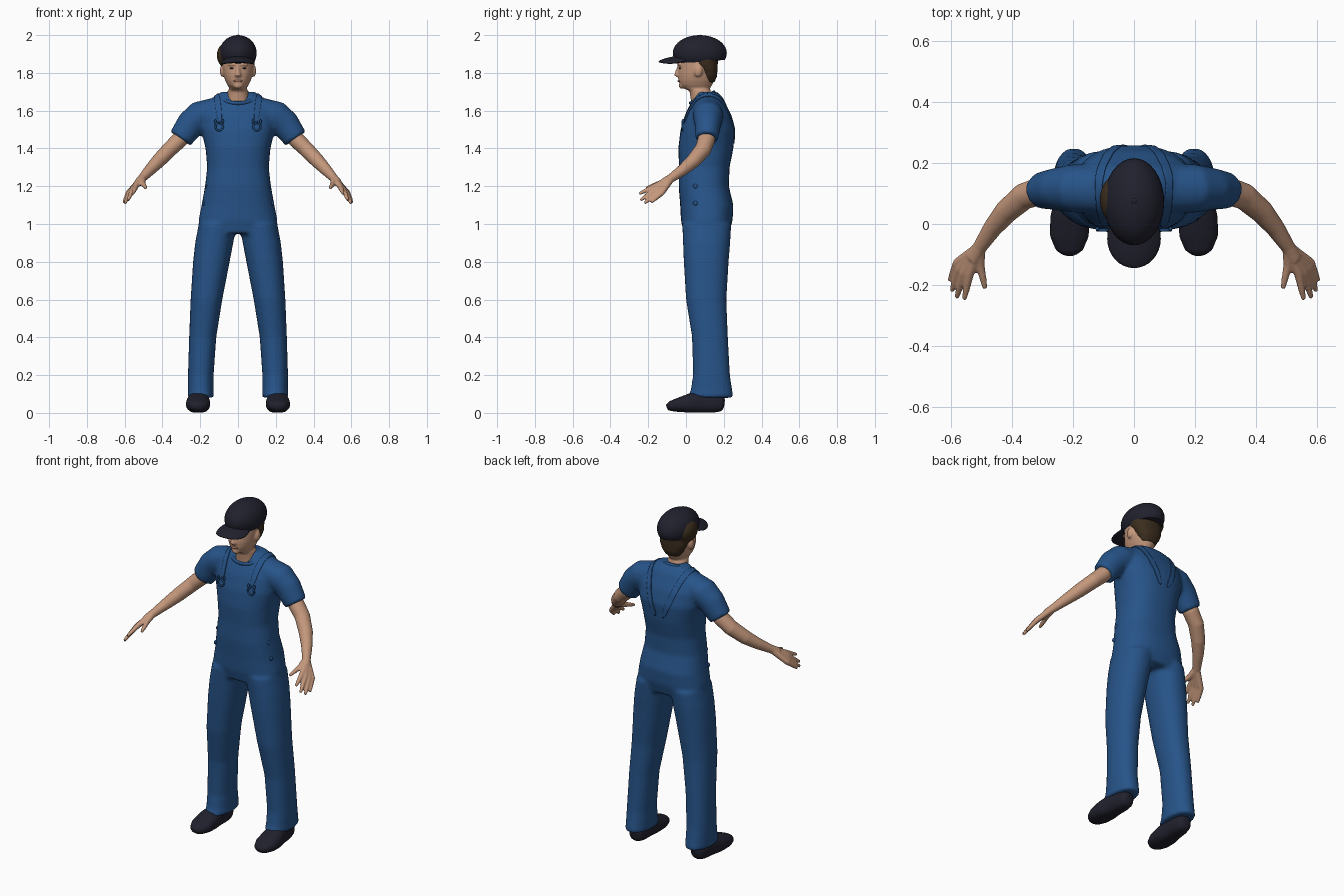
import bpy, bmesh, math
from mathutils import Vector, Matrix

if "Cube" in bpy.data.objects:
    bpy.data.objects.remove(bpy.data.objects["Cube"])


def material(name, rgb):
    m = bpy.data.materials.new(name)
    m.use_nodes = True
    m.diffuse_color = (*rgb, 1)
    m.node_tree.nodes["Principled BSDF"].inputs["Base Color"].default_value = (*rgb, 1)
    return m


blue = material("blue fabric", (0.02, 0.088, 0.25))
skin = material("skin", (0.55, 0.31, 0.2))
dark = material("dark navy", (0.015, 0.015, 0.027))
brown = material("brown hair", (0.045, 0.027, 0.013))
lip = material("lip", (0.42, 0.2, 0.13))


def tube(bm, rings, side=1, flat=False, power=2.0, count=28):
    """Skin rings of (x, y, z, radius a, radius b); flat keeps them horizontal."""
    centres = [Vector((r[0] * side, r[1], r[2])) for r in rings]
    loops = []
    for i, (c, r) in enumerate(zip(centres, rings)):
        u, v = Vector((1, 0, 0)), Vector((0, 1, 0))
        if not flat:
            t = (centres[min(i + 1, len(rings) - 1)] - centres[max(i - 1, 0)]).normalized()
            ref = Vector((0, 0, 1)) if abs(t.y) > 0.9 else Vector((0, 1, 0))
            u = t.cross(ref).normalized()
            v = u.cross(t)
        loop = []
        for k in range(count):
            a = math.tau * k / count
            ca, sa = math.cos(a), math.sin(a)
            p = c + u * r[3] * math.copysign(abs(ca) ** (2 / power), ca) \
                  + v * r[4] * math.copysign(abs(sa) ** (2 / power), sa)
            loop.append(bm.verts.new(p))
        loops.append(loop)
    for a, b in zip(loops, loops[1:]):
        for k in range(count):
            n = (k + 1) % count
            bm.faces.new((a[k], a[n], b[n], b[k]))
    bm.faces.new(loops[0])
    bm.faces.new(loops[-1])


def ball(bm, centre, radii, tilt=0):
    m = Matrix.Translation(centre) @ Matrix.Rotation(tilt, 4, 'X') @ Matrix.Diagonal((*radii, 1))
    return bmesh.ops.create_uvsphere(bm, u_segments=32, v_segments=20, radius=1, matrix=m)["verts"]


def finish(bm, name, mat, voxel=0, smooth=0):
    bmesh.ops.recalc_face_normals(bm, faces=bm.faces)
    for f in bm.faces:
        f.smooth = True
    me = bpy.data.meshes.new(name)
    bm.to_mesh(me)
    bm.free()
    me.materials.append(mat)
    ob = bpy.data.objects.new(name, me)
    bpy.context.collection.objects.link(ob)
    if voxel:
        mod = ob.modifiers.new("merge", 'REMESH')
        mod.mode, mod.voxel_size, mod.use_smooth_shade = 'VOXEL', voxel, True
    if smooth:
        mod = ob.modifiers.new("soften", 'SMOOTH')
        mod.factor, mod.iterations = 0.5, smooth
    return ob


SIDES = ((1, "left"), (-1, "right"))

# Overalls and shirt: torso, legs and short sleeves fused into one cloth
bm = bmesh.new()
torso = [(0.95, 0.108, 0.205, 0.12), (1.02, 0.11, 0.209, 0.137), (1.1, 0.11, 0.193, 0.141),
         (1.2, 0.094, 0.175, 0.133), (1.3, 0.097, 0.163, 0.134), (1.4, 0.105, 0.172, 0.146),
         (1.5, 0.115, 0.195, 0.144), (1.58, 0.117, 0.195, 0.122), (1.63, 0.117, 0.17, 0.097),
         (1.67, 0.12, 0.13, 0.075), (1.7, 0.115, 0.09, 0.05)]
tube(bm, [(0, y, z, a, b) for z, y, a, b in torso], flat=True, power=2.4)
leg = [(0.197, 0.13, 0.08, 0.07, 0.122), (0.197, 0.135, 0.12, 0.068, 0.11),
       (0.197, 0.135, 0.2, 0.068, 0.098), (0.187, 0.127, 0.4, 0.072, 0.095),
       (0.167, 0.107, 0.6, 0.084, 0.107), (0.141, 0.107, 0.8, 0.097, 0.119),
       (0.126, 0.109, 0.9, 0.101, 0.125), (0.108, 0.11, 1.0, 0.1, 0.13)]
sleeve = [(0.1, 0.112, 1.615, 0.06, 0.075), (0.2, 0.117, 1.573, 0.08, 0.08),
          (0.25, 0.115, 1.53, 0.076, 0.07), (0.305, 0.11, 1.452, 0.065, 0.06)]
for s, _ in SIDES:
    tube(bm, leg, s, flat=True, power=2.2)
    tube(bm, sleeve, s)
clothes = finish(bm, "overalls", blue, 0.011, 5)

# Collar around the neckline
bpy.ops.mesh.primitive_torus_add(major_segments=40, minor_segments=10, major_radius=1,
                                 minor_radius=0.13, location=(0, 0.087, 1.668),
                                 rotation=(math.radians(25), 0, 0))
collar = bpy.context.object
collar.name, collar.scale = "collar", (0.088, 0.068, 0.085)
collar.data.materials.append(blue)
bpy.ops.object.shade_smooth()

strap_path = [(0.1, -0.03, 1.54), (0.108, 0.01, 1.63), (0.11, 0.1, 1.69),
              (0.1, 0.2, 1.64), (0.07, 0.25, 1.54), (0.025, 0.27, 1.42)]
for s, label in SIDES:
    # Strap laid over the shoulder onto the back
    bm = bmesh.new()
    rows = [[bm.verts.new((s * x + d, y, z)) for d in (-0.016, 0.016)] for x, y, z in strap_path]
    for a, b in zip(rows, rows[1:]):
        bm.faces.new((a[0], a[1], b[1], b[0]))
    strap = finish(bm, label + "_strap", blue)
    mod = strap.modifiers.new("divide", 'SUBSURF')
    mod.levels = mod.render_levels = 3
    mod = strap.modifiers.new("cling", 'SHRINKWRAP')
    mod.target, mod.offset, mod.wrap_mode = clothes, 0.002, 'ABOVE_SURFACE'
    mod = strap.modifiers.new("thickness", 'SOLIDIFY')
    mod.thickness, mod.offset = 0.005, 0

    # Strap buckle: ring with two prongs
    bpy.ops.mesh.primitive_torus_add(major_segments=24, minor_segments=8, major_radius=0.02,
                                     minor_radius=0.005, location=(s * 0.1, -0.02, 1.515),
                                     rotation=(math.pi / 2, 0, 0))
    ring = bpy.context.object
    ring.name = label + "_buckle"
    ring.data.materials.append(blue)
    bpy.ops.object.shade_smooth()
    bm = bmesh.new()
    for d in (-0.02, 0.02):
        ball(bm, (s * 0.1 + d, -0.016, 1.543), (0.006, 0.007, 0.013))
    # Hip buttons
    for z, x in ((1.2, 0.169), (1.11, 0.184)):
        ball(bm, (s * x, 0.05, z), (0.007, 0.012, 0.012))
    finish(bm, label + "_fasteners", blue)

    # Bare arm and hand
    bm = bmesh.new()
    wrist = (0.505, -0.075, 1.245)
    tube(bm, [(0.27, 0.113, 1.5, 0.045, 0.045), (0.31, 0.108, 1.445, 0.044, 0.046),
              (0.362, 0.09, 1.395, 0.041, 0.044), (0.42, 0.04, 1.335, 0.038, 0.039),
              (0.465, -0.015, 1.288, 0.031, 0.031), (*wrist, 0.023, 0.024),
              (0.53, -0.115, 1.22, 0.02, 0.025)], s)
    fingers = [((0.505, -0.135, 1.217), (0.488, -0.212, 1.19)),
               ((0.54, -0.165, 1.2), (0.557, -0.248, 1.16)),
               ((0.557, -0.16, 1.186), (0.582, -0.242, 1.125)),
               ((0.571, -0.146, 1.172), (0.598, -0.22, 1.11)),
               ((0.58, -0.127, 1.165), (0.604, -0.185, 1.115))]
    for knuckle, tip in fingers:
        mid = Vector(knuckle).lerp(Vector(tip), 0.6)
        tube(bm, [(*wrist, 0.019, 0.019), (*knuckle, 0.015, 0.015),
                  (*mid, 0.0115, 0.0115), (*tip, 0.008, 0.008)], s, count=14)
    finish(bm, label + "_arm", skin, 0.005, 4)

    # Shoe, running from toe to heel, with a flat sole
    bm = bmesh.new()
    shoe = [(-0.102, 0.028, 0.02, 0.014), (-0.085, 0.035, 0.045, 0.026), (-0.04, 0.042, 0.064, 0.038),
            (0.02, 0.05, 0.064, 0.052), (0.08, 0.058, 0.054, 0.06), (0.15, 0.055, 0.05, 0.055),
            (0.19, 0.05, 0.04, 0.043), (0.203, 0.048, 0.02, 0.025)]
    tube(bm, [(0.212 - 0.06 * max(y, 0), y, z, a, b) for y, z, a, b in shoe], s, power=2.4)
    for v in bm.verts:
        v.co.z = max(v.co.z, 0.002)
    finish(bm, label + "_shoe", dark, 0.007, 3)

# Head with neck, nose, brow and ears
bm = bmesh.new()
head = [(1.6, 0.085, 0.062, 0.055), (1.66, 0.08, 0.058, 0.055), (1.705, 0.075, 0.054, 0.056),
        (1.718, 0.056, 0.044, 0.07), (1.735, 0.053, 0.056, 0.085), (1.76, 0.055, 0.068, 0.095),
        (1.79, 0.058, 0.077, 0.1), (1.83, 0.061, 0.082, 0.1), (1.88, 0.065, 0.083, 0.105),
        (1.93, 0.068, 0.07, 0.09)]
tube(bm, [(0, y, z, a, b) for z, y, a, b in head], flat=True, power=2.15)
tube(bm, [(0, -0.032, 1.84, 0.01, 0.012), (0, -0.044, 1.805, 0.011, 0.014),
          (0, -0.046, 1.786, 0.019, 0.016), (0, -0.035, 1.777, 0.012, 0.01)], flat=True)
ball(bm, (0, -0.022, 1.732), (0.024, 0.016, 0.016))
ball(bm, (0, -0.03, 1.845), (0.055, 0.016, 0.01))
for s, _ in SIDES:
    ball(bm, (s * 0.083, 0.066, 1.81), (0.013, 0.021, 0.032), -0.15)
finish(bm, "head", skin, 0.006, 3)

# Lips and eyes
bm = bmesh.new()
ball(bm, (0, -0.036, 1.757), (0.024, 0.008, 0.0065))
finish(bm, "lips", lip)
bm = bmesh.new()
for s, _ in SIDES:
    ball(bm, (s * 0.032, -0.031, 1.824), (0.013, 0.006, 0.004))
finish(bm, "eyes", dark)

# Hair at the nape, temples and the tuft beside the cap
bm = bmesh.new()
nape = [(1.75, 0.118, 0.045, 0.032), (1.78, 0.118, 0.066, 0.046), (1.82, 0.117, 0.082, 0.05),
        (1.845, 0.1, 0.088, 0.068), (1.89, 0.09, 0.091, 0.082)]
tube(bm, [(0, y, z, a, b) for z, y, a, b in nape], flat=True, power=2.3)
ball(bm, (-0.062, 0.08, 1.893), (0.05, 0.076, 0.066))
finish(bm, "hair", brown, 0.006, 3)

# Cap crown: ellipsoid trimmed below the band
bm = bmesh.new()
ball(bm, (0, 0.073, 1.905), (0.099, 0.143, 0.095))
cut = bmesh.ops.bisect_plane(bm, geom=bm.verts[:] + bm.edges[:] + bm.faces[:],
                             plane_co=(0, 0.07, 1.858), plane_no=(0, -0.08, 1), clear_inner=True)
bmesh.ops.holes_fill(bm, edges=[e for e in cut["geom_cut"] if isinstance(e, bmesh.types.BMEdge)])
ball(bm, (0, 0.075, 1.998), (0.009, 0.009, 0.004))
crown = finish(bm, "cap_crown", dark)
bpy.ops.object.select_all(action='DESELECT')
crown.select_set(True)
bpy.context.view_layer.objects.active = crown
bpy.ops.object.shade_smooth_by_angle(angle=math.radians(40))

# Cap brim: flattened dome arched across its width
bm = bmesh.new()
for v in ball(bm, (0, -0.048, 1.874), (0.088, 0.098, 0.016), math.radians(9)):
    v.co.z -= 2.6 * v.co.x ** 2
finish(bm, "cap_brim", dark)
